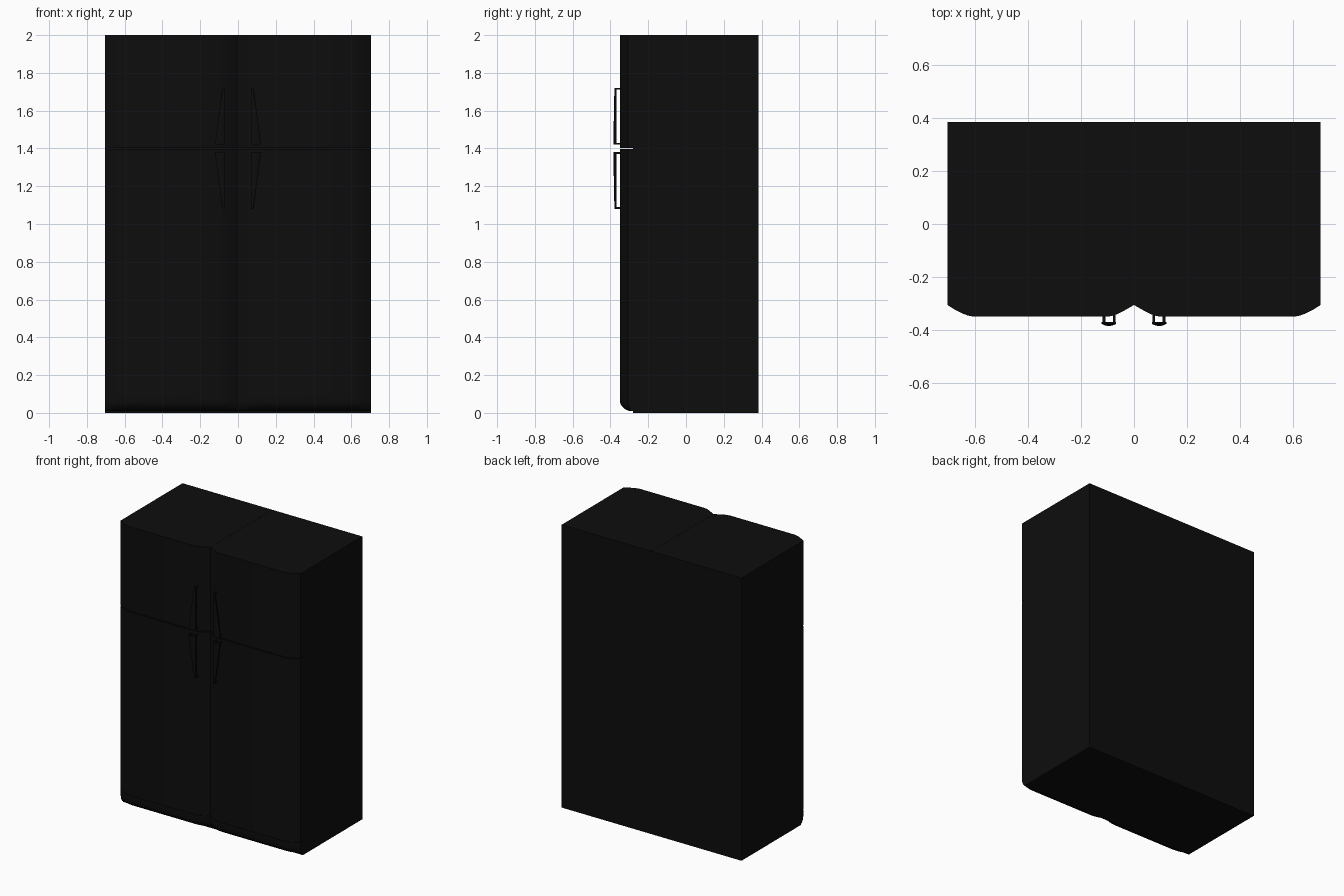
import bpy, bmesh, math

if "Cube" in bpy.data.objects:
    bpy.data.objects.remove(bpy.data.objects["Cube"])

black = bpy.data.materials.new("black_enamel")
black.diffuse_color = (0.004, 0.004, 0.004, 1)
black.use_nodes = True
black.node_tree.nodes["Principled BSDF"].inputs["Base Color"].default_value = black.diffuse_color


def loft(name, rings, smooth=True):
    """Skin a list of equal-length closed rings and cap both ends."""
    bm = bmesh.new()
    vs = [[bm.verts.new(p) for p in r] for r in rings]
    n = len(rings[0])
    for a, b in zip(vs, vs[1:]):
        for i in range(n):
            j = (i + 1) % n
            bm.faces.new((a[i], a[j], b[j], b[i]))
    bm.faces.new(vs[0][::-1])
    bm.faces.new(vs[-1])
    bmesh.ops.recalc_face_normals(bm, faces=bm.faces)
    me = bpy.data.meshes.new(name)
    bm.to_mesh(me)
    bm.free()
    ob = bpy.data.objects.new(name, me)
    bpy.context.collection.objects.link(ob)
    me.materials.append(black)
    if smooth:
        bpy.ops.object.select_all(action='DESELECT')
        ob.select_set(True)
        bpy.context.view_layer.objects.active = ob
        bpy.ops.object.shade_smooth_by_angle(angle=math.radians(30))
    return ob


def box(name, x0, x1, y0, y1, z0, z1):
    ring = [(x0, y0), (x1, y0), (x1, y1), (x0, y1)]
    return loft(name, [[(x, y, z) for x, y in ring] for z in (z0, z1)], False)


BACK = -0.28
W = 0.704
# plan of the bowed door front, from centre seam to outer edge
front = [(0.0005, -0.306), (0.03, -0.323), (0.06, -0.339), (0.08, -0.346),
         (0.10, -0.35), (0.605, -0.35), (0.625, -0.346), (0.645, -0.339),
         (0.675, -0.324), (W, -0.306)]
plan = front + [(W, BACK), (0.0005, BACK)]


def door_ring(s, z, k=1.0):
    return [(s * x, BACK + (y - BACK) * k, z) for x, y in plan]


def handle_ring(s, z, t):
    """Bowed strip section; t = 0 at the narrow tip, 1 at the wide end."""
    x0, width = 0.068, 0.012 + 0.042 * t ** 0.9
    outer, inner = [], []
    for i in range(9):
        u = i / 8
        bow = (0.002 + 0.006 * t) * (1 - (2 * u - 1) ** 2)
        x = s * (x0 + width * u)
        outer.append((x, -0.377 - bow, z))
        inner.append((x, -0.369 - bow, z))
    return outer + inner[::-1]


for s, side in ((1, "right"), (-1, "left")):
    # cabinet
    box(side + "_cabinet", *sorted((s * 0.0005, s * W)), BACK, 0.385, 0, 2.0)
    # upper and lower doors
    loft(side + "_upper_door", [door_ring(s, 1.403), door_ring(s, 2.0)])
    loft(side + "_lower_door", [door_ring(s, 0.101), door_ring(s, 1.397)])
    # kick plate, rounded under at the front
    kick = [(0.099, 1.0), (0.06, 1.0), (0.045, 0.94), (0.03, 0.78),
            (0.018, 0.57), (0.01, 0.3)]
    loft(side + "_kick_plate", [door_ring(s, z, k) for z, k in kick])
    # handles: wide ends meet at the door gap, tips point away
    for tip, wide, label in ((1.72, 1.42, "upper"), (1.08, 1.38, "lower")):
        n = f"{side}_{label}_handle"
        loft(n, [handle_ring(s, tip + (wide - tip) * i / 12, i / 12)
                 for i in range(13)])
        d = 0.009 if wide > tip else -0.009
        for k, (xa, xb, z) in enumerate(((0.069, 0.079, tip),
                                         (0.072, 0.080, wide - d),
                                         (0.108, 0.118, wide - d))):
            box(f"{n}_post_{k}", *sorted((s * xa, s * xb)),
                -0.374, -0.336, *sorted((z, z + d)))
